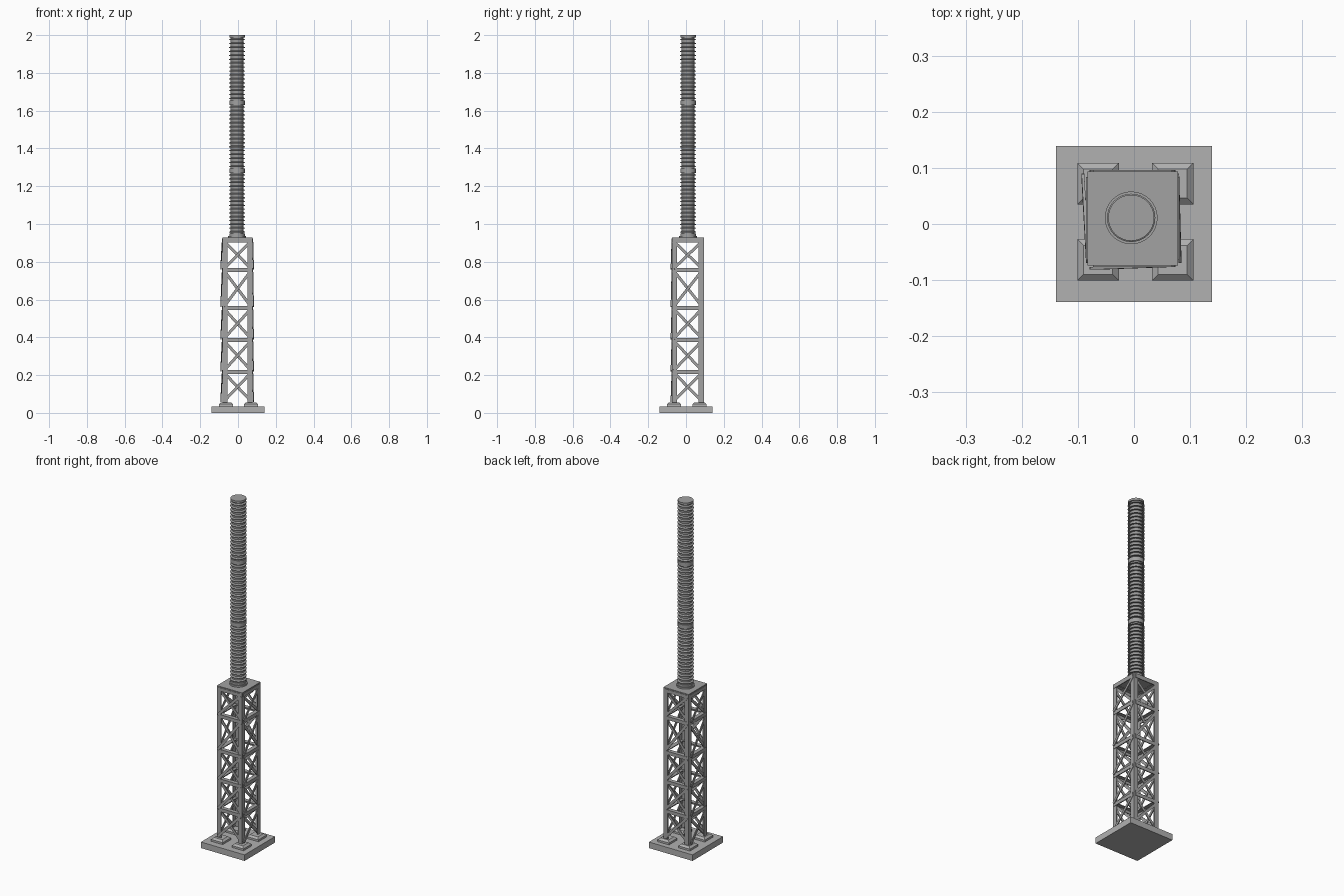
import bpy, bmesh, math
from mathutils import Vector, Matrix

if "Cube" in bpy.data.objects:
    bpy.data.objects.remove(bpy.data.objects["Cube"])


def material(name, grey):
    m = bpy.data.materials.new(name)
    m.use_nodes = True
    m.diffuse_color = (grey, grey, grey, 1)
    m.node_tree.nodes["Principled BSDF"].inputs["Base Color"].default_value = (grey, grey, grey, 1)
    return m


concrete = material("concrete grey", 0.44)
steel = material("steel grey", 0.36)
porcelain = material("insulator grey", 0.32)


def finish(name, bm, mat):
    bmesh.ops.recalc_face_normals(bm, faces=bm.faces)
    mesh = bpy.data.meshes.new(name)
    bm.to_mesh(mesh)
    bm.free()
    mesh.materials.append(mat)
    ob = bpy.data.objects.new(name, mesh)
    bpy.context.collection.objects.link(ob)
    return ob


def add_box(bm, lo, hi):
    lo, hi = Vector(lo), Vector(hi)
    size = hi - lo
    bmesh.ops.create_cube(bm, size=1, matrix=Matrix.Translation((lo + hi) / 2)
                          @ Matrix.Diagonal((abs(size.x), abs(size.y), abs(size.z), 1)))


def add_bar(bm, a, b, out, width, thick):
    """Flat bar from a to b whose thin direction is out."""
    a, b = Vector(a), Vector(b)
    along = (b - a).normalized()
    side = along.cross(out).normalized()
    normal = side.cross(along)
    rot = Matrix((along, side, normal)).transposed().to_4x4()
    bmesh.ops.create_cube(bm, size=1, matrix=Matrix.Translation((a + b) / 2) @ rot
                          @ Matrix.Diagonal(((b - a).length, width, thick, 1)))


def lathe(name, profile, mat, centre, segments=32):
    bm = bmesh.new()
    rings = []
    for r, z in profile:
        rings.append([bm.verts.new((centre[0] + r * math.cos(math.tau * i / segments),
                                    centre[1] + r * math.sin(math.tau * i / segments), z))
                      for i in range(segments)])
    for lower, upper in zip(rings, rings[1:]):
        for i in range(segments):
            j = (i + 1) % segments
            bm.faces.new((lower[i], lower[j], upper[j], upper[i]))
    bm.faces.new(rings[0])
    bm.faces.new(rings[-1])
    ob = finish(name, bm, mat)
    bpy.ops.object.select_all(action='DESELECT')
    ob.select_set(True)
    bpy.context.view_layer.objects.active = ob
    bpy.ops.object.shade_smooth_by_angle(angle=math.radians(30))
    return ob


# Foundation slab
bm = bmesh.new()
add_box(bm, (-0.139, -0.139, 0), (0.139, 0.139, 0.035))
finish("foundation_slab", bm, concrete)

# Footing under each leg, with tapered sides
for xn, x in (("right", -0.064), ("left", 0.069)):
    for yn, y in (("front", -0.064), ("back", 0.072)):
        bm = bmesh.new()
        add_box(bm, (x - 0.037, y - 0.037, 0.034), (x + 0.037, y + 0.037, 0.046))
        top = max(bm.faces, key=lambda f: f.calc_center_median().z)
        new = bmesh.ops.extrude_discrete_faces(bm, faces=[top])["faces"][0]
        for v in new.verts:
            v.co = Vector((x + (v.co.x - x) * 0.7, y + (v.co.y - y) * 0.7, 0.056))
        finish(f"{yn}_{xn}_footing", bm, concrete)

# Corner legs made of angle steel
X0, X1, Y0, Y1 = -0.083, 0.078, -0.074, 0.094
TOP = 0.92
for xn, x, sx in (("right", X0, 1), ("left", X1, -1)):
    for yn, y, sy in (("front", Y0, 1), ("back", Y1, -1)):
        bm = bmesh.new()
        add_box(bm, (x, y, 0.05), (x + sx * 0.027, y + sy * 0.005, TOP))
        add_box(bm, (x, y + sy * 0.005, 0.05), (x + sx * 0.005, y + sy * 0.027, TOP))
        finish(f"{yn}_{xn}_leg", bm, steel)

# Each lattice side: first corner, second corner, outward direction, lean of the brace
levels = (0.055, 0.217, 0.386, 0.556, 0.757, 0.912)
sides = (("front", (X0, Y0), (X1, Y0), (0, -1), 0.005),
         ("back", (X1, Y1), (X0, Y1), (0, 1), 0.0),
         ("right", (X0, Y1), (X0, Y0), (-1, 0), 0.008),
         ("left", (X1, Y0), (X1, Y1), (1, 0), 0.004))
for name, a, b, o, lean in sides:
    a, b, out = Vector((*a, 0)), Vector((*b, 0)), Vector((*o, 0))
    inset = (b - a).normalized() * 0.01
    a, b = a + inset, b - inset
    braces, rails = bmesh.new(), bmesh.new()
    for z0, z1 in zip(levels, levels[1:]):
        lo, hi = Vector((0, 0, z0 + 0.008)), Vector((0, 0, z1 - 0.005))
        add_bar(braces, a + lo + out * lean, b + hi, out, 0.015, 0.005)
        add_bar(braces, b + lo - out * 0.008, a + hi - out * 0.008, out, 0.015, 0.005)
    for z in levels[1:]:
        up = Vector((0, 0, z))
        add_bar(rails, a + up, b + up, out, 0.02, 0.005)
        shelf = up + Vector((0, 0, 0.008)) - out * 0.011
        add_bar(rails, a + shelf, b + shelf, Vector((0, 0, 1)), 0.02, 0.004)
    finish(f"{name}_cross_braces", braces, steel)
    finish(f"{name}_horizontal_rails", rails, steel)

# Top plate of the tower
bm = bmesh.new()
add_box(bm, (X0, Y0, TOP), (X1, Y1, 0.928))
finish("top_plate", bm, steel)

# Insulator column: mounting flange, then three ribbed sections between collars
C = (-0.005, 0.011)
lathe("mounting_flange", [(0.047, 0.928), (0.047, 0.937)], steel, C)
joints = (0.937, 1.283, 1.643, 2.0)
core, rim, collar, count = 0.034, 0.043, 0.012, 16
for n, (z0, z1) in enumerate(zip(joints, joints[1:]), 1):
    for part, z in (("lower", z0), ("upper", z1 - collar)):
        lathe(f"{part}_collar_{n}", [(0.041, z), (0.041, z + collar)], steel, C)
    start, end = z0 + collar, z1 - collar
    pitch = (end - start) / count
    profile = [(core, start)]
    for i in range(count):
        z = start + (i + 0.3) * pitch
        profile += [(core, z), (rim, z), (rim, z + 0.003), (core, z + 0.008)]
    profile.append((core, end))
    lathe(f"ribbed_insulator_{n}", profile, porcelain, C)
